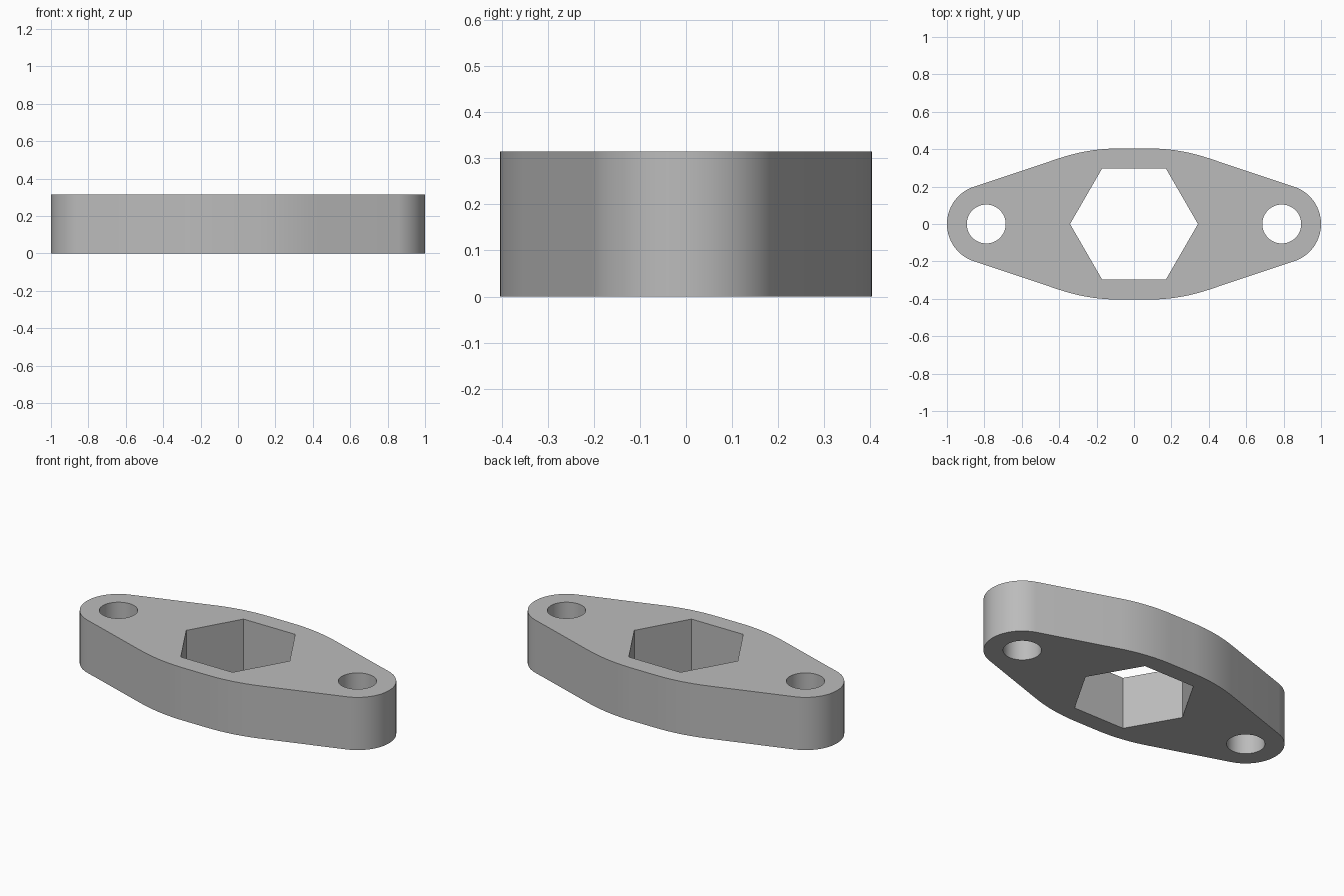
import bpy
import bmesh
from math import pi, sin, cos, acos, atan2, hypot, radians

HEIGHT = 0.315
LUG_X, LUG_R, HOLE_R = 0.79, 0.21, 0.104
HALF_WIDTH, FLAT_X, SIDE_R = 0.404, 0.08, 1.0
HEX_R = 0.342

cube = bpy.data.objects.get("Cube")
if cube:
    bpy.data.objects.remove(cube)

metal = bpy.data.materials.new("plain grey")
metal.use_nodes = True
grey = (0.5, 0.5, 0.5, 1)
metal.diffuse_color = grey
metal.node_tree.nodes["Principled BSDF"].inputs["Base Color"].default_value = grey


def arc(cx, cy, r, start, end, steps):
    return [(cx + r * cos(start + (end - start) * i / steps),
             cy + r * sin(start + (end - start) * i / steps)) for i in range(steps + 1)]


def ring(cx, r, sides):
    return arc(cx, 0, r, 0, 2 * pi, sides)[:-1]


# Outline: rounded lugs joined by straight tangents to broad side arcs
side_y = HALF_WIDTH - SIDE_R
dx, dy = LUG_X - FLAT_X, -side_y
tangent = atan2(dy, dx) + acos((SIDE_R - LUG_R) / hypot(dx, dy))
quarter = arc(LUG_X, 0, LUG_R, 0, tangent, 16) + arc(FLAT_X, side_y, SIDE_R, tangent, pi / 2, 12)
half = quarter + [(-x, y) for x, y in reversed(quarter)]
outline = half + [(x, -y) for x, y in reversed(half[1:-1])]

# Flat plate face with a hexagonal socket and two bolt holes
bm = bmesh.new()
for loop in (outline, ring(0, HEX_R, 6), ring(LUG_X, HOLE_R, 48), ring(-LUG_X, HOLE_R, 48)):
    verts = [bm.verts.new((x, y, 0)) for x, y in loop]
    for a, b in zip(verts, verts[1:] + verts[:1]):
        bm.edges.new((a, b))
bmesh.ops.triangle_fill(bm, use_beauty=True, use_dissolve=False, edges=bm.edges[:])

# Thicken the plate
top = bmesh.ops.extrude_face_region(bm, geom=bm.faces[:], use_keep_orig=True)["geom"]
bmesh.ops.translate(bm, vec=(0, 0, HEIGHT), verts=[g for g in top if isinstance(g, bmesh.types.BMVert)])
bmesh.ops.recalc_face_normals(bm, faces=bm.faces[:])

mesh = bpy.data.meshes.new("flange_plate")
bm.to_mesh(mesh)
bm.free()
mesh.materials.append(metal)
plate = bpy.data.objects.new("flange_plate", mesh)
bpy.context.collection.objects.link(plate)

bpy.ops.object.select_all(action='DESELECT')
plate.select_set(True)
bpy.context.view_layer.objects.active = plate
bpy.ops.object.shade_smooth_by_angle(angle=radians(30))
